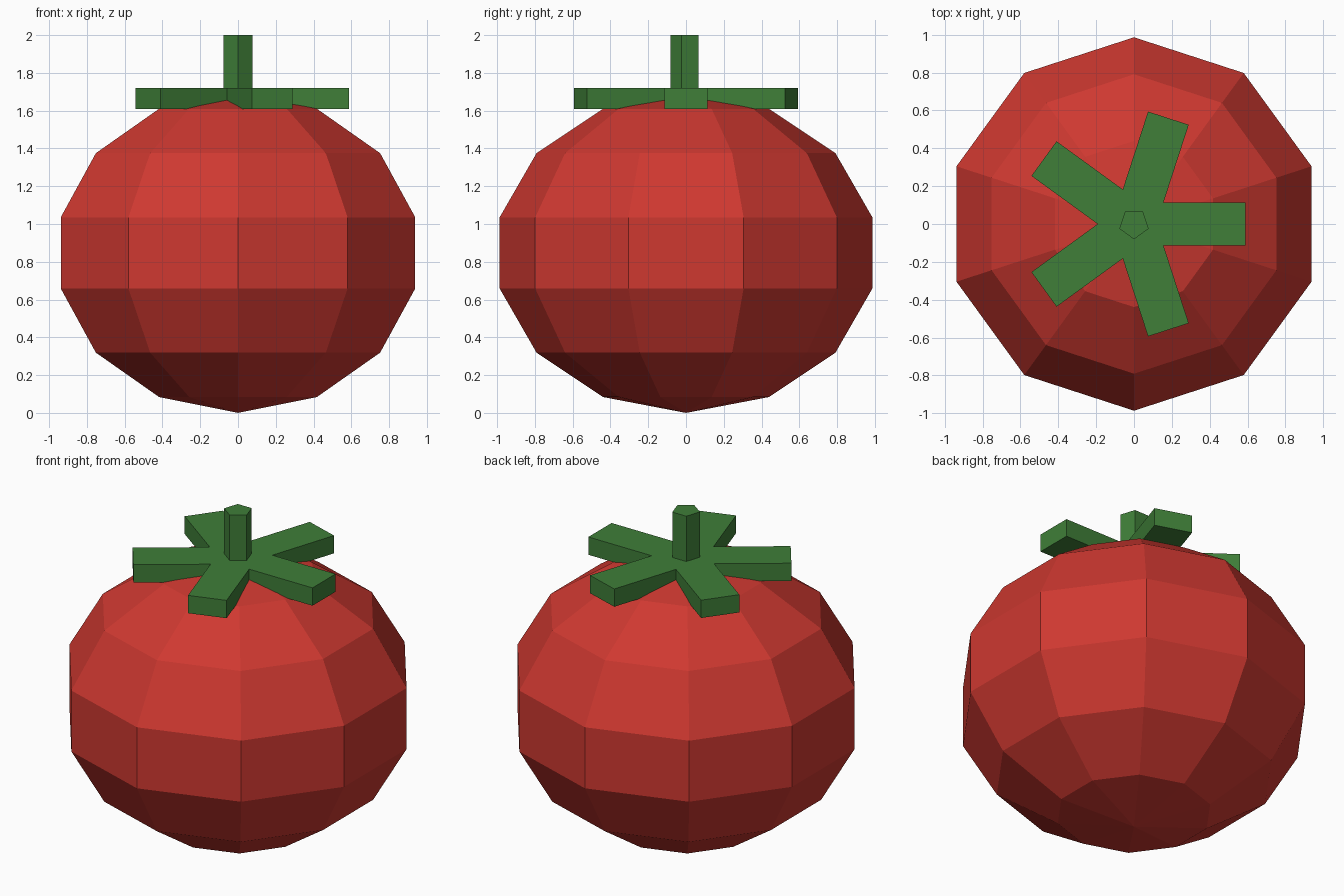
import bpy, bmesh, math

if "Cube" in bpy.data.objects:
    bpy.data.objects.remove(bpy.data.objects["Cube"])

def material(name, color):
    m = bpy.data.materials.new(name)
    m.diffuse_color = color
    m.use_nodes = True
    m.node_tree.nodes["Principled BSDF"].inputs["Base Color"].default_value = m.diffuse_color
    return m

red = material("red_skin", (0.62, 0.04, 0.03, 1))
green = material("green_leaf", (0.05, 0.21, 0.04, 1))

def prism(name, points, z0, z1, mat):
    """Extrude a flat outline from z0 up to z1."""
    bm = bmesh.new()
    face = bm.faces.new([bm.verts.new((x, y, z0)) for x, y in points])
    ext = bmesh.ops.extrude_face_region(bm, geom=[face])
    top = [v for v in ext["geom"] if isinstance(v, bmesh.types.BMVert)]
    bmesh.ops.translate(bm, verts=top, vec=(0, 0, z1 - z0))
    bmesh.ops.recalc_face_normals(bm, faces=bm.faces)
    mesh = bpy.data.meshes.new(name)
    bm.to_mesh(mesh)
    bm.free()
    mesh.materials.append(mat)
    obj = bpy.data.objects.new(name, mesh)
    bpy.context.collection.objects.link(obj)
    return obj

# Fruit: slightly squashed faceted sphere, with corners on the x axis
bpy.ops.mesh.primitive_uv_sphere_add(segments=10, ring_count=7, radius=1, location=(0, 0, 0.847))
fruit = bpy.context.object
fruit.name = "fruit"
fruit.scale = (1.012, 1.012, 0.847)
fruit.data.materials.append(red)
bpy.ops.object.transform_apply(location=False, rotation=False, scale=True)

# Leaf crown: five straight blades, each one tip edge plus the notch after it
length, half = 0.588, 0.113
notch = half / math.sin(math.radians(36))
outline = []
for i in range(5):
    a = math.radians(72 * i)
    c, s = math.cos(a), math.sin(a)
    for w in (-half, half):
        outline.append((length * c - w * s, length * s + w * c))
    n = a + math.radians(36)
    outline.append((notch * math.cos(n), notch * math.sin(n)))
prism("leaf_crown", outline, 1.61, 1.72, green)

# Stem: five-sided, one corner facing the front
angles = [math.radians(72 * i - 90) for i in range(5)]
prism("stem", [(0.081 * math.cos(a), 0.081 * math.sin(a)) for a in angles], 1.70, 2.0, green)
